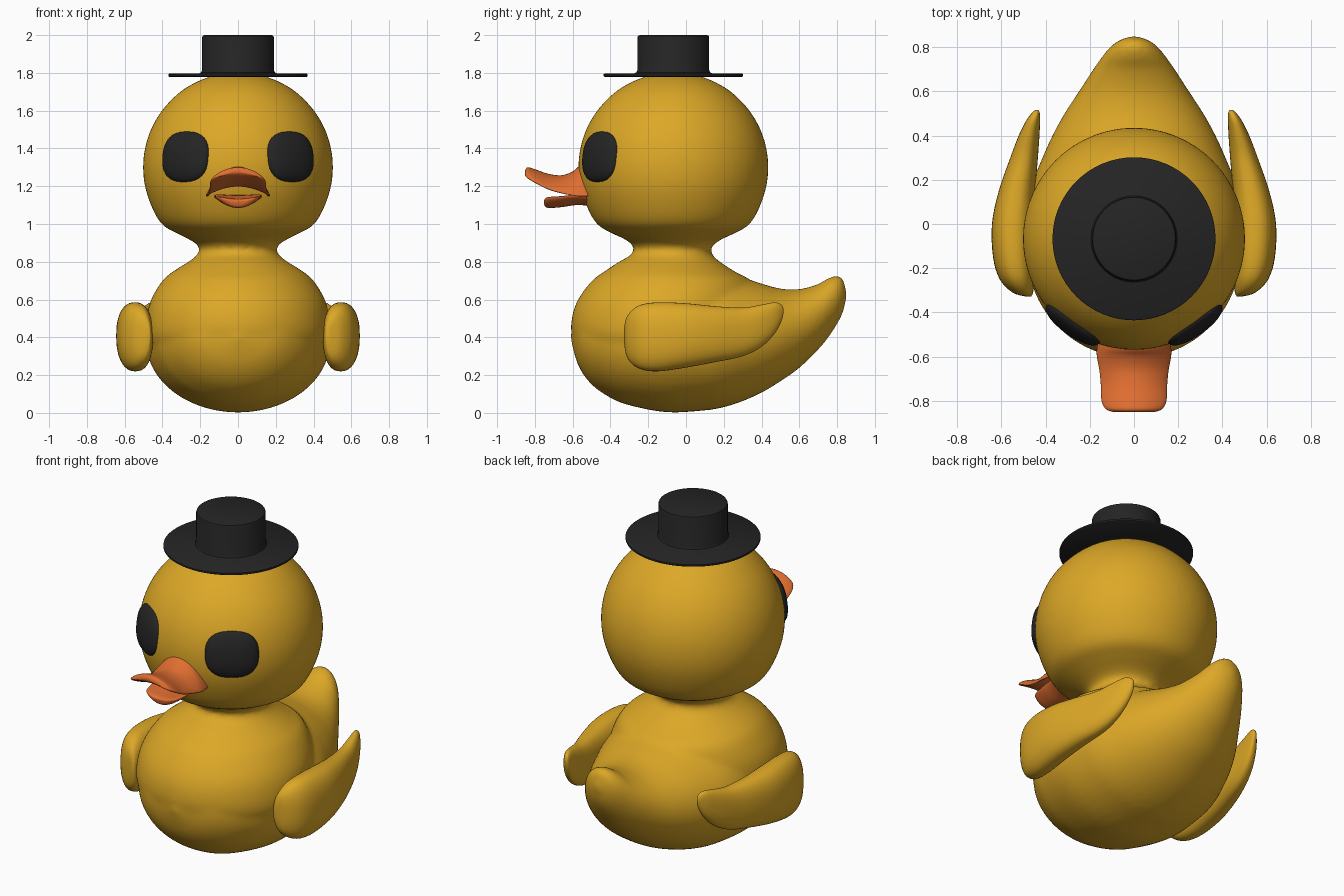
import bpy, bmesh, math
from mathutils import Vector

if "Cube" in bpy.data.objects:
    bpy.data.objects.remove(bpy.data.objects["Cube"])


def material(name, rgb):
    m = bpy.data.materials.new(name)
    m.diffuse_color = (*rgb, 1)
    m.use_nodes = True
    m.node_tree.nodes["Principled BSDF"].inputs["Base Color"].default_value = m.diffuse_color
    return m


YELLOW = material("duck_yellow", (0.72, 0.39, 0.02))
ORANGE = material("bill_orange", (0.74, 0.155, 0.03))
BLACK = material("soft_black", (0.018, 0.018, 0.018))


def finish(bm, name, mat, angle=180):
    bmesh.ops.recalc_face_normals(bm, faces=bm.faces)
    me = bpy.data.meshes.new(name)
    bm.to_mesh(me)
    bm.free()
    me.materials.append(mat)
    ob = bpy.data.objects.new(name, me)
    bpy.context.collection.objects.link(ob)
    bpy.context.view_layer.objects.active = ob
    bpy.ops.object.select_all(action='DESELECT')
    ob.select_set(True)
    bpy.ops.object.shade_smooth_by_angle(angle=math.radians(angle))
    return ob


def refine(rows, steps):
    """Catmull-Rom interpolation between rows of section values."""
    out = []
    for i in range(len(rows) - 1):
        p0, p1, p2 = rows[max(i - 1, 0)], rows[i], rows[i + 1]
        p3 = rows[min(i + 2, len(rows) - 1)]
        for k in range(steps):
            t = k / steps
            out.append([0.5 * (2 * b + (c - a) * t + (2 * a - 5 * b + 4 * c - d) * t * t
                               + (3 * b - a - 3 * c + d) * t ** 3)
                        for a, b, c, d in zip(p0, p1, p2, p3)])
    return out + [list(rows[-1])]


def loft(bm, rows, section, n=48, steps=4):
    """Skin closed rings made by section(row, cos, sin)."""
    rings = []
    for r in refine(rows, steps):
        angles = [2 * math.pi * i / n for i in range(n)]
        rings.append([bm.verts.new(section(r, math.cos(a), math.sin(a))) for a in angles])
    for a, b in zip(rings, rings[1:]):
        for i in range(n):
            bm.faces.new((a[i], a[(i + 1) % n], b[(i + 1) % n], b[i]))
    bm.faces.new(rings[0][::-1])
    bm.faces.new(rings[-1])


def power(v, p):
    return math.copysign(abs(v) ** p, v)


# Body and tail: sections along y (y, bottom, top, half width)
body_rows = [
    (-.608, .38, .42, .02), (-.57, .25, .56, .19), (-.5, .15, .64, .30),
    (-.4, .08, .70, .385), (-.3, .04, .73, .435), (-.1, .003, .75, .485),
    (.1, .013, .75, .475), (.2, .03, .74, .455), (.3, .062, .715, .415),
    (.4, .107, .685, .37), (.5, .167, .658, .315), (.6, .238, .655, .25),
    (.7, .335, .682, .185), (.75, .395, .712, .15), (.8, .47, .727, .11),
    (.83, .53, .71, .07), (.848, .6, .65, .025)]
bm = bmesh.new()
loft(bm, body_rows, lambda r, c, s: (
    r[3] * c, r[0], (r[1] + r[2]) / 2 + (r[2] - r[1]) / 2 * s))

# Shoulders, neck and head: sections along z (z, half width, front y, back y)
HEAD = Vector((0, -.067, 1.3))
trunk_rows = [
    (.3, .43, -.53, .2), (.4, .478, -.6, .32), (.5, .483, -.605, .37),
    (.6, .46, -.572, .37), (.7, .40, -.497, .34), (.75, .342, -.43, .255),
    (.8, .262, -.355, .18), (.83, .222, -.3, .145), (.86, .203, -.275, .13),
    (.89, .215, -.285, .145), (.92, .262, -.325, .19), (.95, .322, -.39, .255)]
for deg in (-37, -25, -10, 5, 20, 35, 50, 62, 74, 83, 88):
    a = math.radians(deg)
    w = .503 * math.cos(a)
    trunk_rows.append((HEAD.z + .503 * math.sin(a), w, HEAD.y - w, HEAD.y + w))
loft(bm, trunk_rows, lambda r, c, s: (
    r[1] * c, (r[2] + r[3]) / 2 + (r[3] - r[2]) / 2 * s, r[0]), n=64)
body = finish(bm, "body_and_head", YELLOW)
remesh = body.modifiers.new("blend", 'REMESH')
remesh.mode = 'VOXEL'
remesh.voxel_size = .016
remesh.use_smooth_shade = True
smooth = body.modifiers.new("soften", 'SMOOTH')
smooth.factor = .5
smooth.iterations = 8

# Wings: sections along y (y, bottom, top, inner x, outer x)
wing_rows = [
    (-.328, .37, .45, .465, .49), (-.31, .29, .515, .457, .55),
    (-.25, .235, .568, .45, .608), (-.15, .22, .585, .45, .638),
    (0, .24, .58, .45, .643), (.15, .268, .565, .447, .612),
    (.3, .30, .557, .435, .56), (.4, .35, .573, .428, .522),
    (.47, .42, .585, .425, .487), (.505, .485, .573, .427, .46),
    (.517, .53, .55, .435, .445)]
for side, label in ((1, "right"), (-1, "left")):
    bm = bmesh.new()
    loft(bm, wing_rows, lambda r, c, s: (
        side * ((r[3] + r[4]) / 2 + (r[4] - r[3]) / 2 * power(c, .85)), r[0],
        (r[1] + r[2]) / 2 + (r[2] - r[1]) / 2 * power(s, .85)))
    finish(bm, label + "_wing", YELLOW)

    # Eyes: flattened, slightly squared domes facing out of the head
    bm = bmesh.new()
    bmesh.ops.create_uvsphere(bm, u_segments=40, v_segments=20, radius=1)
    normal = Vector((side * .29, -.405, .058)).normalized()
    across = Vector((0, 0, 1)).cross(normal).normalized()
    up = normal.cross(across)
    for v in bm.verts:
        x, y, z = v.co
        s = (abs(x) ** 2.5 + abs(y) ** 2.5) ** .4
        k = math.hypot(x, y) / s if s > 1e-6 else 1
        v.co = HEAD + normal * (.478 + .05 * z) + across * (.148 * x * k) + up * (.135 * y * k)
    finish(bm, label + "_eye", BLACK)


# Bill: curved sections along y (y, half width, middle top, side drop, thickness)
def bill_section(r, c, s):
    return (r[1] * c, r[0], r[2] - r[3] * c * c + r[4] * (s - 1) / 2)


bm = bmesh.new()
loft(bm, [
    (-.48, .155, 1.32, .14, .06), (-.56, .168, 1.308, .13, .06),
    (-.6, .168, 1.278, .095, .06), (-.66, .157, 1.258, .062, .06),
    (-.73, .15, 1.266, .05, .058), (-.8, .147, 1.29, .04, .055),
    (-.838, .127, 1.3, .032, .045), (-.852, .09, 1.285, .022, .015)], bill_section)
finish(bm, "upper_bill", ORANGE)
bm = bmesh.new()
loft(bm, [
    (-.48, .13, 1.155, -.02, .06), (-.58, .122, 1.15, -.025, .05),
    (-.66, .118, 1.137, -.03, .048), (-.72, .105, 1.133, -.03, .048),
    (-.743, .085, 1.128, -.025, .038), (-.751, .055, 1.12, -.012, .015)], bill_section)
finish(bm, "lower_bill", ORANGE)

# Hat: turned profile (radius, z)
profile = [(0, 1.778), (.362, 1.778), (.369, 1.783), (.369, 1.793), (.362, 1.798),
           (.205, 1.798), (.195, 1.803), (.19, 1.815), (.19, 1.988), (.187, 1.996),
           (.179, 2.0), (0, 2.0)]
bm = bmesh.new()
verts = [bm.verts.new((r, HEAD.y, z)) for r, z in profile]
edges = [bm.edges.new(p) for p in zip(verts, verts[1:])]
bmesh.ops.spin(bm, geom=verts + edges, cent=(0, HEAD.y, 0), axis=(0, 0, 1),
               angle=2 * math.pi, steps=64, use_duplicate=False)
bmesh.ops.remove_doubles(bm, verts=bm.verts, dist=1e-4)
finish(bm, "hat", BLACK, 40)
